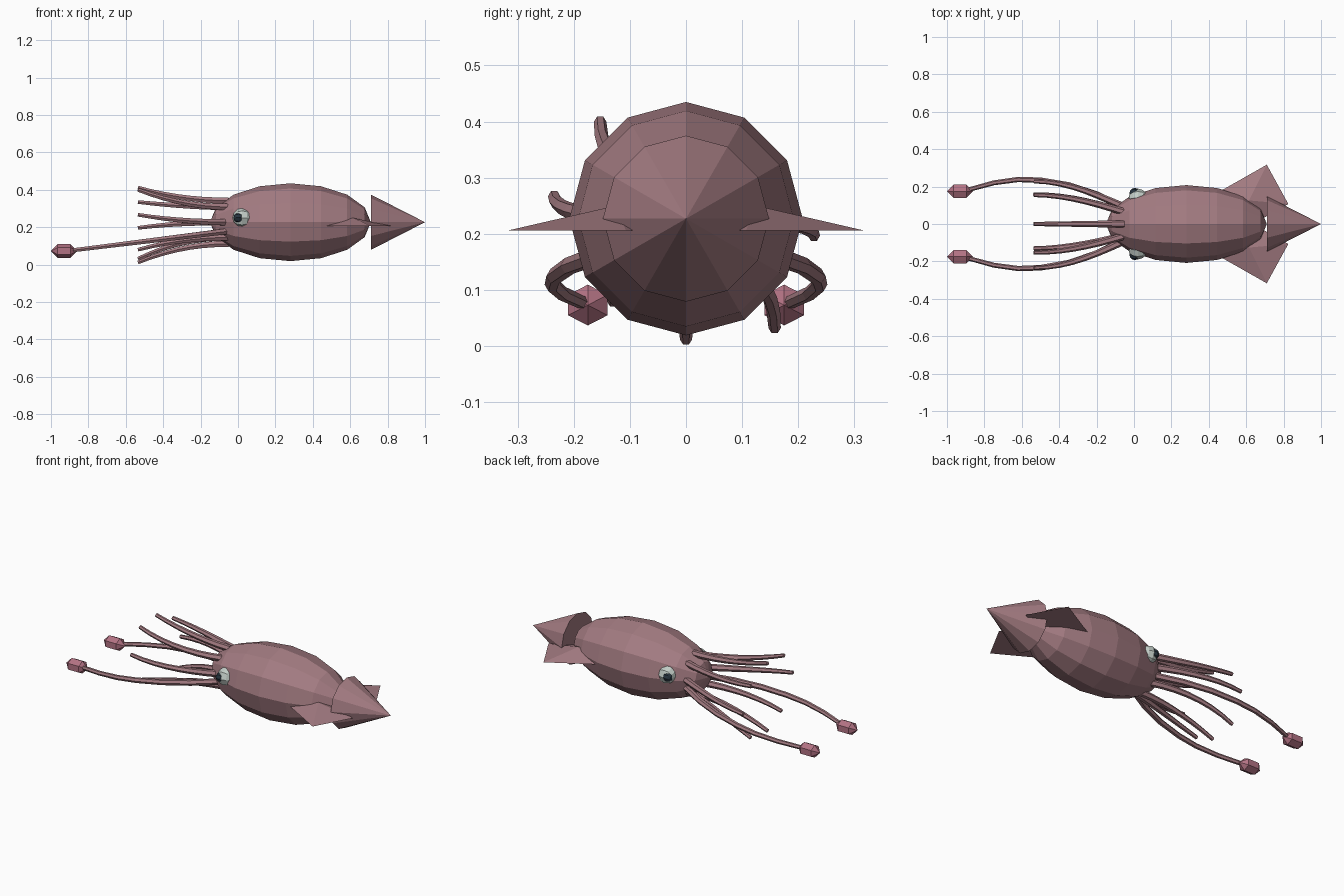
import bpy, bmesh, math
from mathutils import Matrix, Vector

if "Cube" in bpy.data.objects:
    bpy.data.objects.remove(bpy.data.objects["Cube"])

def mat(name, rgb):
    m = bpy.data.materials.new(name)
    m.diffuse_color = (*rgb, 1)
    m.use_nodes = True
    m.node_tree.nodes["Principled BSDF"].inputs["Base Color"].default_value = m.diffuse_color
    return m

SKIN = mat("skin", (0.37, 0.2, 0.223))
CLUB = mat("club_pink", (0.45, 0.17, 0.23))
EYE = mat("eye_pale", (0.55, 0.62, 0.58))
DARK = mat("pupil_dark", (0.02, 0.035, 0.05))
CZ = 0.227
ALONG_X = Matrix.Rotation(math.pi / 2, 4, 'Y')

def finish(bm, name, material):
    bmesh.ops.recalc_face_normals(bm, faces=bm.faces)
    me = bpy.data.meshes.new(name)
    bm.to_mesh(me)
    bm.free()
    me.materials.append(material)
    ob = bpy.data.objects.new(name, me)
    bpy.context.collection.objects.link(ob)
    return ob

def ball(name, loc, size, seg, rings, material, spin=0):
    # UV sphere with its poles along x
    bm = bmesh.new()
    bmesh.ops.create_uvsphere(bm, u_segments=seg, v_segments=rings, radius=1)
    bm.transform(Matrix.Translation(loc) @ Matrix.Diagonal((*size, 1))
                 @ ALONG_X @ Matrix.Rotation(spin, 4, 'Z'))
    return finish(bm, name, material)

def limb(name, pts, r0, r1, sides=6):
    # tapered tube swept along a path
    bm = bmesh.new()
    rings = []
    n = len(pts)
    for i, p in enumerate(pts):
        d = (pts[min(i + 1, n - 1)] - pts[max(i - 1, 0)]).normalized()
        u = d.cross(Vector((0, 0, 1))).normalized()
        v = u.cross(d)
        r = r0 + (r1 - r0) * i / (n - 1)
        rings.append([bm.verts.new(p + r * (math.cos(a) * u + math.sin(a) * v))
                      for a in (2 * math.pi * k / sides for k in range(sides))])
    for a, b in zip(rings, rings[1:]):
        for k in range(sides):
            j = (k + 1) % sides
            bm.faces.new((a[k], a[j], b[j], b[k]))
    bm.faces.new(rings[0])
    bm.faces.new(rings[-1])
    return finish(bm, name, SKIN)

# mantle
ball("mantle", (0.28, 0, CZ), (0.43, 0.208, 0.208), 12, 8, SKIN)

# tail cone
bm = bmesh.new()
bmesh.ops.create_cone(bm, cap_ends=True, segments=12, radius1=0.148, radius2=0, depth=0.29)
bm.transform(Matrix.Translation((0.855, 0, CZ)) @ ALONG_X)
finish(bm, "tail_cone", SKIN)

for s, side in ((1, "back"), (-1, "front")):
    # fin: low four-sided pyramid sunk into the mantle
    bm = bmesh.new()
    base = [bm.verts.new((x, s * y, 0.206)) for x, y in
            ((0.71, 0.317), (0.825, 0.107), (0.52, -0.066), (0.405, 0.144))]
    tip = bm.verts.new((0.615, s * 0.126, 0.25))
    bm.faces.new(base)
    for k in range(4):
        bm.faces.new((base[k], base[(k + 1) % 4], tip))
    finish(bm, "fin_" + side, SKIN)

    # eye and pupil
    ball("eye_" + side, (0.022, s * 0.138, 0.25), (0.051, 0.051, 0.053), 8, 6, EYE)
    ball("pupil_" + side, (0.003, s * 0.166, 0.251), (0.027, 0.027, 0.027), 8, 6, DARK)

    # long tentacle with club
    path = [Vector((x, s * y, 0.18 - 0.105 * (-x - 0.05) / 0.85)) for x, y in
            ((-0.05, 0.085), (-0.2, 0.158), (-0.35, 0.208), (-0.5, 0.234),
             (-0.62, 0.238), (-0.75, 0.22), (-0.89, 0.182))]
    limb("tentacle_" + side, path, 0.018, 0.012)
    ball("club_" + side, (-0.93, s * 0.175, 0.073), (0.07, 0.047, 0.042), 6, 3, CLUB, math.pi / 2)

# eight short arms: flare out sideways early, bend up or down late
tips = [(0.228, 0.197), (0.155, 0.335), (0, 0.412), (-0.153, 0.4),
        (-0.235, 0.267), (-0.13, 0.08), (0, 0.012), (0.158, 0.032)]
for i, (y1, z1) in enumerate(tips):
    a = i * math.pi / 4
    y0, z0 = 0.09 * math.cos(a), CZ + 0.115 * math.sin(a)
    pts = []
    for k in range(8):
        t = k / 7
        pts.append(Vector((-0.05 - 0.485 * t,
                           y0 + (y1 - y0) * math.sin(t * math.pi / 2),
                           z0 + (z1 - z0) * t * t)))
    limb(f"arm_{i + 1}", pts, 0.02, 0.011)
